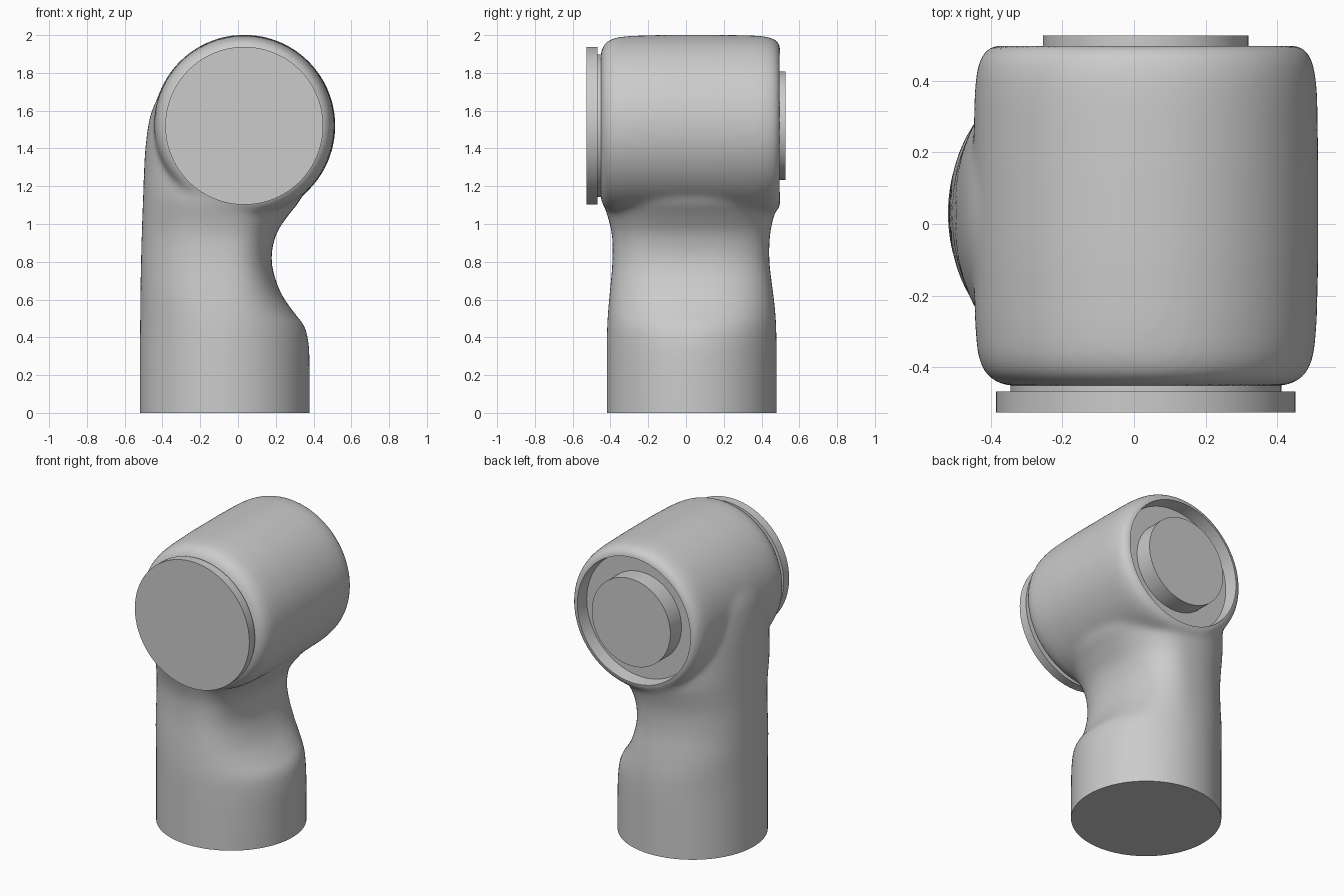
import bpy, bmesh, math
from mathutils import Vector, Matrix

if "Cube" in bpy.data.objects:
    bpy.data.objects.remove(bpy.data.objects["Cube"])

CX, CZ = 0.033, 1.52          # axis of the horizontal joint (runs along y)
NX, NY = -0.07, 0.03          # axis of the upright tube


def loft(bm, rings):
    """Skin a list of equal-length closed rings and cap both ends."""
    vs = [[bm.verts.new(p) for p in r] for r in rings]
    n = len(vs[0])
    for a, b in zip(vs, vs[1:]):
        for i in range(n):
            j = (i + 1) % n
            bm.faces.new((a[i], a[j], b[j], b[i]))
    bm.faces.new(vs[0][::-1])
    bm.faces.new(vs[-1])


def finish(name, bm):
    bmesh.ops.recalc_face_normals(bm, faces=bm.faces)
    me = bpy.data.meshes.new(name)
    bm.to_mesh(me)
    bm.free()
    ob = bpy.data.objects.new(name, me)
    bpy.context.collection.objects.link(ob)
    return ob


def activate(ob):
    bpy.ops.object.select_all(action='DESELECT')
    ob.select_set(True)
    bpy.context.view_layer.objects.active = ob


def y_ring(r, y, n=96):
    return [(CX + r * math.cos(2 * math.pi * i / n), y,
             CZ + r * math.sin(2 * math.pi * i / n)) for i in range(n)]


def turned(name, profile):
    """Solid turned about the joint axis from (radius, y) points."""
    bm = bmesh.new()
    loft(bm, [y_ring(r, y) for r, y in profile])
    ob = finish(name, bm)
    activate(ob)
    bpy.ops.object.shade_smooth_by_angle(angle=math.radians(35))
    return ob


def catmull(keys, steps=5):
    out = []
    for i in range(len(keys) - 1):
        p = [Vector(keys[max(0, min(len(keys) - 1, i + k))]) for k in (-1, 0, 1, 2)]
        for s in range(steps):
            t = s / steps
            z = p[1] * 2 + (p[2] - p[0]) * t
            z += (p[0] * 2 - p[1] * 5 + p[2] * 4 - p[3]) * t * t
            z += (p[1] * 3 - p[0] - p[2] * 3 + p[3]) * t ** 3
            out.append(z * 0.5)
    return out + [Vector(keys[-1])]


def section(k, n=72):
    """Rounded section: round on the left, fuller on the pinched right."""
    z, x0, x1, y0, y1, e = k
    pts = []
    for i in range(n):
        a = 2 * math.pi * i / n
        c, s = math.cos(a), math.sin(a)
        q = 2 / (e if c > 0 else 2 + (e - 2) * 0.4)
        x = abs(c) ** q * (x1 - NX if c > 0 else x0 - NX)
        y = abs(s) ** q * (y1 - NY if s > 0 else y0 - NY)
        pts.append((NX + x, NY + y, z))
    return pts


# body: upright tube with pinched neck, flaring into the housing
neck = [(-0.25, -.52, .38, -.42, .48, 2), (0.22, -.52, .38, -.42, .48, 2),
        (0.37, -.52, .374, -.42, .48, 2), (0.46, -.519, .352, -.418, .478, 2.05),
        (0.54, -.518, .29, -.413, .473, 2.2), (0.65, -.517, .22, -.403, .46, 2.4),
        (0.80, -.514, .178, -.39, .442, 2.5), (0.94, -.51, .20, -.392, .445, 2.5),
        (1.04, -.507, .262, -.415, .465, 2.5), (1.13, -.503, .33, -.443, .487, 2.5),
        (1.25, -.499, .36, -.447, .492, 2.5), (1.42, -.489, .36, -.447, .492, 2.4),
        (1.58, -.463, .34, -.44, .48, 2.3), (1.70, -.41, .30, -.40, .44, 2.2)]
bm = bmesh.new()
loft(bm, [section(k) for k in catmull(neck)])

# body: barrel housing along y
barrel = [(.30, -.452), (.385, -.452), (.42, -.442), (.452, -.415), (.470, -.365),
          (.477, -.28), (.482, -.1), (.482, .15), (.479, .35), (.474, .42),
          (.462, .465), (.445, .49), (.425, .499), (.30, .499)]
loft(bm, [y_ring(r, y) for r, y in barrel])
body = finish("arm_body", bm)

# fuse both masses and soften the junction
fuse = body.modifiers.new("fuse", 'REMESH')
fuse.mode = 'VOXEL'
fuse.voxel_size = 0.015
soft = body.modifiers.new("soften", 'SMOOTH')
soft.factor = 0.5
soft.iterations = 26
activate(body)
for m in ("fuse", "soften"):
    bpy.ops.object.modifier_apply(modifier=m)

# flat foot at z = 0
bm = bmesh.new()
bm.from_mesh(body.data)
bmesh.ops.bisect_plane(bm, geom=bm.verts[:] + bm.edges[:] + bm.faces[:],
                       plane_co=(0, 0, 0), plane_no=(0, 0, 1), clear_inner=True)
bmesh.ops.edgeloop_fill(bm, edges=[e for e in bm.edges if e.is_boundary])
bmesh.ops.recalc_face_normals(bm, faces=bm.faces)
bm.to_mesh(body.data)
bm.free()

# round pocket in the back of the housing
cutter = turned("pocket_cutter", [(.405, .41), (.422, .60)])
cutter.hide_render = True
cut = body.modifiers.new("pocket", 'BOOLEAN')
cut.operation = 'DIFFERENCE'
cut.solver = 'EXACT'
cut.object = cutter
activate(body)
bpy.ops.object.modifier_apply(modifier="pocket")
bpy.data.objects.remove(cutter)
bpy.ops.object.shade_smooth_by_angle(angle=math.radians(35))

# back boss, front collar and front cover
turned("back_boss", [(.287, .39), (.287, .526)])
turned("front_collar", [(.378, -.40), (.378, -.47)])
turned("front_cover", [(.418, -.468), (.418, -.526)])
